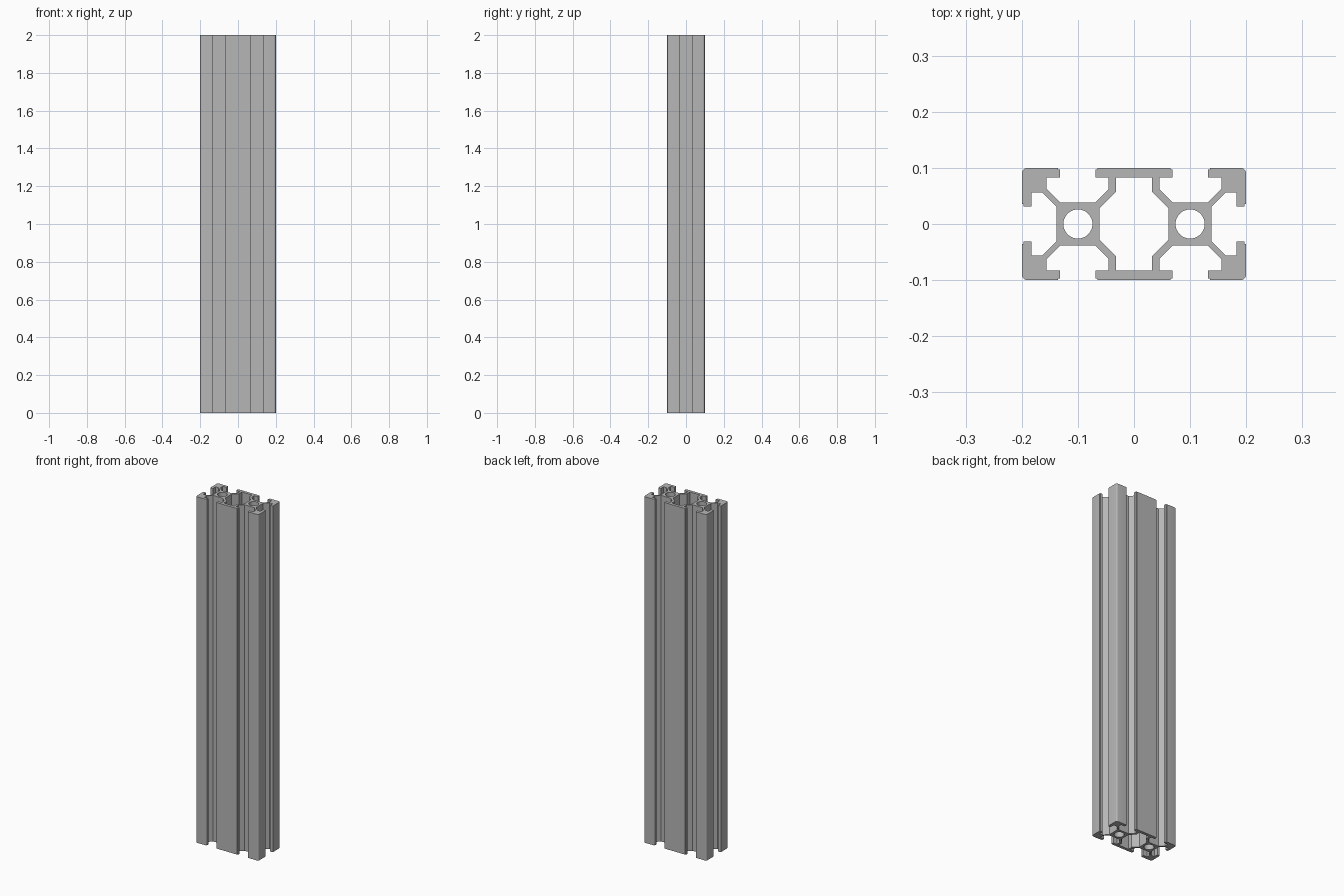
import bpy, bmesh, math

if "Cube" in bpy.data.objects:
    bpy.data.objects.remove(bpy.data.objects["Cube"])

LENGTH = 2.0
BORE_X, BORE_R, BORE_SEGMENTS = 0.1, 0.026, 32

# Quarter of the outer outline, from the middle of the back plate round to the right side slot
corner = [(0.19 + 0.01 * math.sin(a), 0.09 + 0.01 * math.cos(a))
          for a in (i * math.pi / 8 for i in range(5))]
outer_quarter = [
    (0.065, 0.1), (0.065, 0.097), (0.069, 0.097), (0.069, 0.083),        # plate lip
    (0.0455, 0.083), (0.0455, 0.0615), (0.0685, 0.0385),                 # inner web
    (0.1315, 0.0385), (0.156, 0.063), (0.156, 0.083),                    # core and corner web
    (0.1315, 0.083), (0.1315, 0.097), (0.1355, 0.097), (0.1355, 0.1),    # corner lip
    *corner,
    (0.2, 0.0355), (0.197, 0.0355), (0.197, 0.0315), (0.183, 0.0315),    # side lip
    (0.183, 0.056), (0.163, 0.056), (0.1385, 0.0315),                    # side slot
]

# Quarter of the central cavity
cavity_quarter = [(0.0325, 0.083), (0.0325, 0.057), (0.0615, 0.028)]


def mirror_loop(quarter):
    """Mirror a quarter outline across both axes into a closed loop."""
    half = quarter + [(x, -y) for x, y in reversed(quarter)]
    return half + [(-x, y) for x, y in reversed(half)]


def circle(cx):
    return [(cx + BORE_R * math.cos(2 * math.pi * i / BORE_SEGMENTS),
             BORE_R * math.sin(2 * math.pi * i / BORE_SEGMENTS))
            for i in range(BORE_SEGMENTS)]


# Filled cross-section with holes, extruded to full length
curve = bpy.data.curves.new("rail_profile", 'CURVE')
curve.dimensions = '2D'
curve.fill_mode = 'BOTH'
curve.extrude = LENGTH / 2
for loop in (mirror_loop(outer_quarter), mirror_loop(cavity_quarter),
             circle(BORE_X), circle(-BORE_X)):
    spline = curve.splines.new('POLY')
    spline.points.add(len(loop) - 1)
    for point, (x, y) in zip(spline.points, loop):
        point.co = (x, y, 0, 1)
    spline.use_cyclic_u = True

rail = bpy.data.objects.new("slotted_rail", curve)
rail.location.z = LENGTH / 2
bpy.context.collection.objects.link(rail)
bpy.context.view_layer.objects.active = rail
rail.select_set(True)
bpy.ops.object.convert(target='MESH')
rail = bpy.context.object
rail.name = "slotted_rail"

# Weld caps to walls
bm = bmesh.new()
bm.from_mesh(rail.data)
bmesh.ops.remove_doubles(bm, verts=bm.verts, dist=0.0001)
bmesh.ops.recalc_face_normals(bm, faces=bm.faces)
bm.to_mesh(rail.data)
bm.free()

# Plain aluminium grey
grey = bpy.data.materials.new("aluminium_grey")
grey.diffuse_color = (0.47, 0.47, 0.47, 1)
grey.use_nodes = True
grey.node_tree.nodes["Principled BSDF"].inputs["Base Color"].default_value = grey.diffuse_color
rail.data.materials.clear()
rail.data.materials.append(grey)
bpy.ops.object.shade_smooth_by_angle(angle=math.radians(20))
